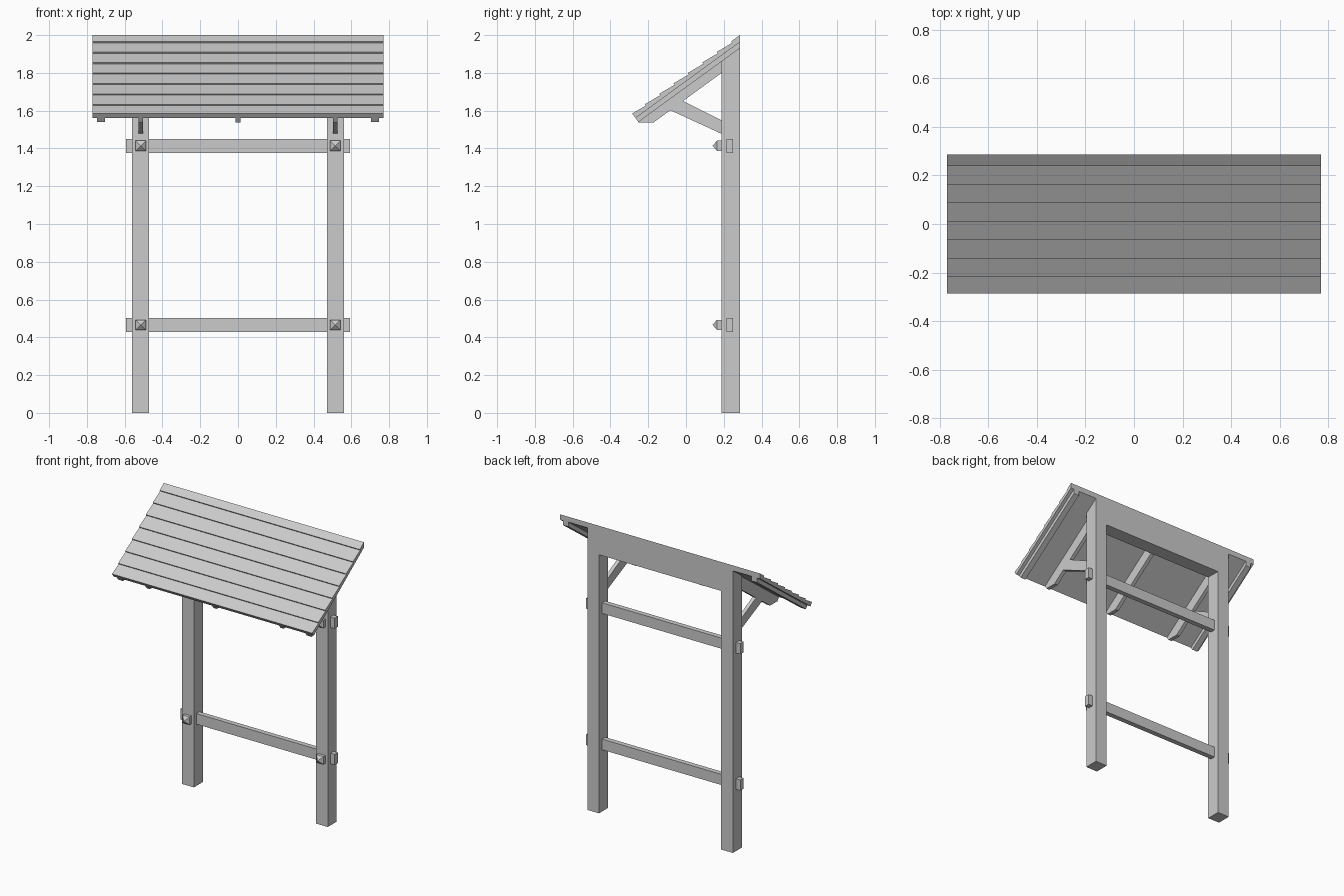
import bpy, bmesh, math

cube = bpy.data.objects.get("Cube")
if cube:
    bpy.data.objects.remove(cube, do_unlink=True)

mat = bpy.data.materials.new("timber_grey")
mat.use_nodes = True
GREY = (0.6, 0.6, 0.6, 1)
mat.diffuse_color = GREY
mat.node_tree.nodes["Principled BSDF"].inputs["Base Color"].default_value = GREY


def finish(name, bm):
    bmesh.ops.recalc_face_normals(bm, faces=bm.faces)
    me = bpy.data.meshes.new(name)
    bm.to_mesh(me)
    bm.free()
    me.materials.append(mat)
    ob = bpy.data.objects.new(name, me)
    bpy.context.collection.objects.link(ob)
    return ob


def prism(name, profile, x0, x1):
    """Extrude a closed (y, z) profile from x0 to x1."""
    bm = bmesh.new()
    face = bm.faces.new([bm.verts.new((x0, y, z)) for y, z in profile])
    ext = bmesh.ops.extrude_face_region(bm, geom=[face])
    bmesh.ops.translate(bm, vec=(x1 - x0, 0, 0),
                        verts=[v for v in ext["geom"] if isinstance(v, bmesh.types.BMVert)])
    return finish(name, bm)


def rect(y0, y1, z0, z1):
    return [(y0, z0), (y1, z0), (y1, z1), (y0, z1)]


# Roof slope frame: distance t up the slope, depth d below the roof surface
BACK, FRONT, POST_Y = 0.285, -0.285, 0.187
EAVE_Z, TOP_Z = 1.585, 2.0
SLOPE = (TOP_Z - EAVE_Z) / (BACK - FRONT)
ANG = math.atan(SLOPE)
C, S = math.cos(ANG), math.sin(ANG)
DECK, STRIP, STEP = 0.03, 0.056, 0.009


def on_roof(t, d):
    return (FRONT + t * C + d * S, EAVE_Z + t * S - d * C)


def under(y, d):
    """Point at y on the plane lying d below the roof surface."""
    return (y, EAVE_Z + SLOPE * (y - FRONT) - d / C)


# Lapped roof boards, one saw-toothed profile
deck = [on_roof(0, DECK), on_roof(0, 0)]
for k in range(7):
    t = 0.083 + 0.0942 * k
    deck += [on_roof(t, STEP), on_roof(t, 0)]
deck += [(BACK, TOP_Z), under(BACK, DECK)]
prism("roof_boards", deck, -0.77, 0.77)

# Shallow strips under the roof ends
strip = [on_roof(0, DECK), on_roof(0, STRIP), under(BACK, STRIP), under(BACK, DECK)]
for side, s in (("left", 1), ("right", -1)):
    prism(side + "_edge_strip", strip, s * 0.705, s * 0.746)

# Rafters with level-cut tails
RAFTER = 0.105
TAIL_Z = 1.538
tail_t = (TAIL_Z - EAVE_Z) / -C
tail_y = FRONT + (TAIL_Z - EAVE_Z + RAFTER / C) / SLOPE
rafter = [on_roof(0, DECK), on_roof(0, tail_t), (tail_y, TAIL_Z),
          under(POST_Y, RAFTER), under(POST_Y, DECK)]
for name, x in (("left", 0.515), ("middle", 0), ("right", -0.515)):
    prism(name + "_rafter", rafter, x - 0.013, x + 0.013)

# Back beam between the posts
beam_z = under(POST_Y, RAFTER)[1]
prism("top_beam", [(POST_Y, beam_z), (BACK, beam_z), under(BACK, DECK), under(POST_Y, DECK)],
      -0.47, 0.47)

# Posts and diagonal braces
post = [(POST_Y, 0), (BACK, 0), under(BACK, DECK), under(POST_Y, DECK)]
brace = [under(-0.083, RAFTER), (POST_Y, 1.478), (POST_Y, 1.55), under(-0.016, RAFTER)]
for side, s in (("left", 1), ("right", -1)):
    prism(side + "_post", post, s * 0.47, s * 0.56)
    prism(side + "_brace", brace, s * 0.502, s * 0.528)


def peg(name, x, z, r=0.027):
    """Square peg with a pyramid head pointing forward."""
    bm = bmesh.new()
    rings = [[bm.verts.new((x + a * r, y, z + b * r))
              for a, b in ((-1, -1), (1, -1), (1, 1), (-1, 1))] for y in (POST_Y, 0.164)]
    tip = bm.verts.new((x, 0.141, z))
    bm.faces.new(rings[0])
    for i in range(4):
        j = (i + 1) % 4
        bm.faces.new((rings[0][i], rings[0][j], rings[1][j], rings[1][i]))
        bm.faces.new((rings[1][i], rings[1][j], tip))
    finish(name, bm)


# Rails passing through the posts, held by pegs
for level, z in (("lower", 0.466), ("upper", 1.414)):
    prism(level + "_rail", rect(0.215, 0.25, z - 0.037, z + 0.037), -0.593, 0.593)
    for side, s in (("left", 1), ("right", -1)):
        peg(f"{level}_{side}_peg", s * 0.515, z)
